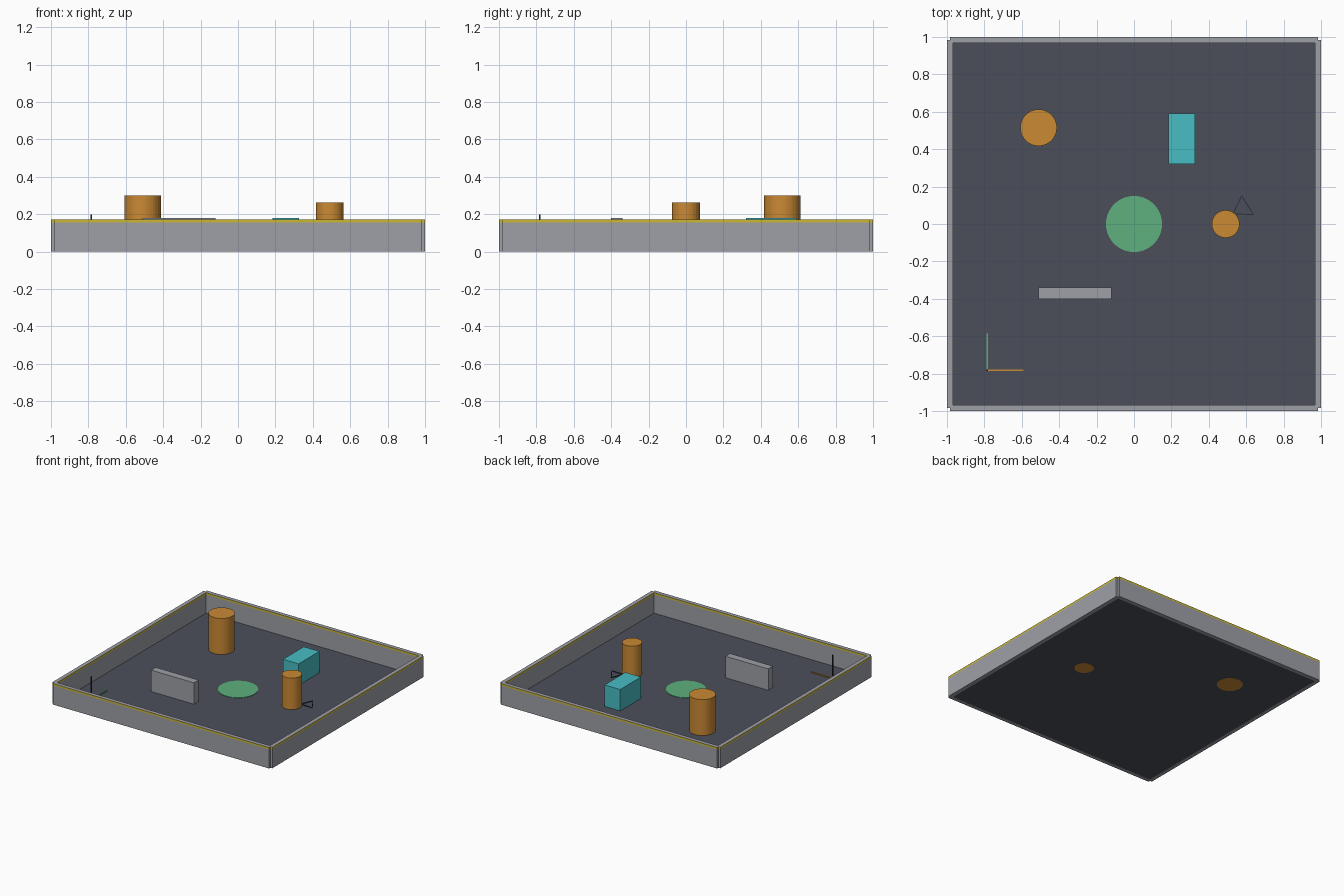
import bpy, bmesh
from math import pi
from mathutils import Vector, Matrix

old = bpy.data.objects.get("Cube")
if old:
    bpy.data.objects.remove(old, do_unlink=True)


def material(name, rgb):
    # display values converted to linear
    lin = [(((c / 255) + 0.055) / 1.055) ** 2.4 for c in rgb]
    m = bpy.data.materials.new(name)
    m.use_nodes = True
    m.diffuse_color = (*lin, 1)
    m.node_tree.nodes["Principled BSDF"].inputs["Base Color"].default_value = (*lin, 1)
    return m


wall_grey = material("wall grey", (157, 160, 167))
floor_slate = material("floor slate", (75, 79, 90))
orange = material("orange", (203, 138, 52))
green = material("green", (94, 176, 126))
cyan = material("cyan", (72, 190, 197))
yellow = material("trim yellow", (204, 184, 52))
charcoal = material("charcoal", (45, 47, 54))


def finish(bm, name, *mats):
    bmesh.ops.recalc_face_normals(bm, faces=bm.faces)
    mesh = bpy.data.meshes.new(name)
    bm.to_mesh(mesh)
    bm.free()
    for m in mats:
        mesh.materials.append(m)
    obj = bpy.data.objects.new(name, mesh)
    bpy.context.collection.objects.link(obj)
    return obj


def box_mesh(lo, hi):
    lo, hi = Vector(lo), Vector(hi)
    bm = bmesh.new()
    bmesh.ops.create_cube(bm, size=1)
    bmesh.ops.scale(bm, vec=hi - lo, verts=bm.verts)
    bmesh.ops.translate(bm, vec=(lo + hi) / 2, verts=bm.verts)
    return bm


def box(name, lo, hi, mat):
    return finish(box_mesh(lo, hi), name, mat)


def cylinder(name, x, y, radius, z0, z1, mat, sides=32):
    bm = bmesh.new()
    bmesh.ops.create_cone(bm, cap_ends=True, segments=sides, radius1=radius,
                          radius2=radius, depth=z1 - z0)
    bmesh.ops.translate(bm, vec=(x, y, (z0 + z1) / 2), verts=bm.verts)
    return finish(bm, name, mat)


# Floor slab
FLOOR = 0.004
box("floor", (-0.983, -0.983, 0.001), (0.983, 0.983, FLOOR), floor_slate)

# Four walls, each with a painted band round its upper edge
TOP, BAND = 0.172, 0.156
for i, side in enumerate(("front", "left", "back", "right")):
    bm = box_mesh((-0.983, -1, 0), (0.983, -0.967, TOP))
    bmesh.ops.bisect_plane(bm, geom=bm.verts[:] + bm.edges[:] + bm.faces[:],
                           plane_co=(0, 0, BAND), plane_no=(0, 0, 1))
    for f in bm.faces:
        z = f.calc_center_median().z
        f.material_index = int(BAND < z < TOP - 0.001)
    bmesh.ops.rotate(bm, cent=(0, 0, 0), verts=bm.verts,
                     matrix=Matrix.Rotation(i * pi / 2, 3, "Z"))
    finish(bm, side + "_wall", wall_grey, yellow)

# Obstacles and floor marker
cylinder("large_pillar", -0.51, 0.515, 0.098, 0, 0.3, orange)
cylinder("small_pillar", 0.49, 0, 0.074, 0, 0.263, orange)
box("cyan_block", (0.185, 0.32, FLOOR), (0.327, 0.59, 0.18), cyan)
box("grey_barrier", (-0.51, -0.4, FLOOR), (-0.12, -0.34, 0.18), wall_grey)
cylinder("floor_disc", 0, 0, 0.15, FLOOR, 0.007, green, 64)

# Axis marker in the corner
AX, AY, R = -0.785, -0.782, 0.004
box("axis_x", (AX, AY - R, FLOOR), (-0.59, AY + R, 0.012), orange)
box("axis_y", (AX - R, AY, FLOOR), (AX + R, -0.585, 0.012), green)
box("axis_z", (AX - R, AY - R, FLOOR), (AX + R, AY + R, 0.2), charcoal)

# Thin triangular outline on the floor
corners = [Vector((0.575, 0.15, 0)), Vector((0.53, 0.055, 0)), Vector((0.64, 0.05, 0))]
for i, a in enumerate(corners):
    d = corners[(i + 1) % 3] - a
    bm = box_mesh((0, -0.0025, FLOOR), (d.length, 0.0025, 0.009))
    turn = Vector((1, 0)).angle_signed(d.to_2d())
    bmesh.ops.transform(bm, verts=bm.verts,
                        matrix=Matrix.Translation(a) @ Matrix.Rotation(-turn, 4, "Z"))
    finish(bm, f"triangle_edge_{i + 1}", charcoal)
